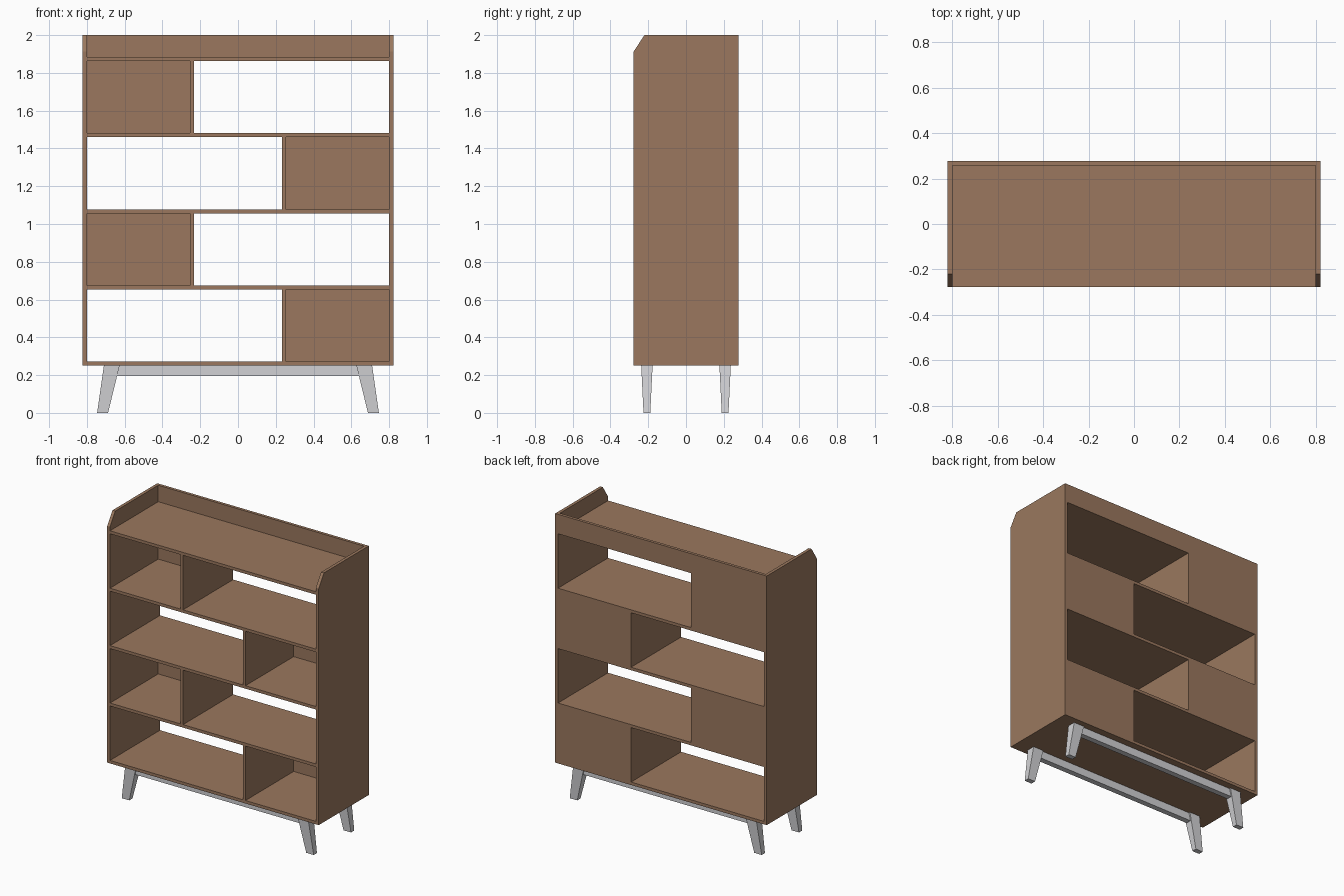
import bpy, bmesh

if "Cube" in bpy.data.objects:
    bpy.data.objects.remove(bpy.data.objects["Cube"])

def material(name, rgb):
    m = bpy.data.materials.new(name)
    m.diffuse_color = (*rgb, 1)
    m.use_nodes = True
    m.node_tree.nodes["Principled BSDF"].inputs["Base Color"].default_value = m.diffuse_color
    return m

wood = material("brown_wood", (0.325, 0.187, 0.112))
grey = material("light_grey", (0.64, 0.64, 0.66))

def loft(name, bottom, top, mat):
    """Solid between two matching point loops."""
    bm = bmesh.new()
    a = [bm.verts.new(p) for p in bottom]
    b = [bm.verts.new(p) for p in top]
    n = len(a)
    bm.faces.new(a[::-1])
    bm.faces.new(b)
    for i in range(n):
        j = (i + 1) % n
        bm.faces.new((a[i], a[j], b[j], b[i]))
    bmesh.ops.recalc_face_normals(bm, faces=bm.faces)
    me = bpy.data.meshes.new(name)
    bm.to_mesh(me)
    bm.free()
    me.materials.append(mat)
    ob = bpy.data.objects.new(name, me)
    bpy.context.collection.objects.link(ob)
    return ob

def rect(x0, x1, y0, y1, z):
    return [(x0, y0, z), (x1, y0, z), (x1, y1, z), (x0, y1, z)]

def box(name, x0, x1, y0, y1, z0, z1, mat=wood):
    return loft(name, rect(x0, x1, y0, y1, z0), rect(x0, x1, y0, y1, z1), mat)

D = 0.278            # half depth
XI, XO = 0.80, 0.822  # inner and outer faces of the sides
T = 0.021            # board thickness
STEP = 0.4033        # shelf spacing
Z0 = 0.25

# Side panels with a clipped front top corner
profile = [(-D, Z0), (D, Z0), (D, 2.0), (-0.22, 2.0), (-D, 1.912)]
for s, label in ((-1, "left"), (1, "right")):
    loft(label + "_side", [(s * XI, y, z) for y, z in profile],
         [(s * XO, y, z) for y, z in profile], wood)

# Shelves
for i in range(5):
    z = Z0 + i * STEP
    box(f"shelf_{i + 1}", -XI, XI, -D, D, z, z + T)

# Upright back board above the top shelf
box("top_back_board", -XI, XI, D - T, D, Z0 + 4 * STEP + T, 2.0)

# Dividers and back panels, alternating right and left
for i in range(4):
    z0, z1 = Z0 + i * STEP + T, Z0 + (i + 1) * STEP
    s = 1 if i % 2 == 0 else -1
    xa, xb = sorted((s * 0.232, s * 0.253))
    box(f"divider_{i + 1}", xa, xb, -D, D, z0, z1)
    xa, xb = sorted((s * 0.253, s * XI))
    box(f"back_panel_{i + 1}", xa, xb, D - T, D, z0, z1)

# Tapered splayed legs and the rails joining them
for sy, fb in ((-1, "front"), (1, "back")):
    yc = sy * 0.207
    for s, lr in ((-1, "left"), (1, "right")):
        loft(f"{fb}_{lr}_leg",
             rect(s * 0.688, s * 0.746, yc - 0.018, yc + 0.018, 0),
             rect(s * 0.627, s * 0.710, yc - 0.030, yc + 0.030, Z0), grey)
    box(f"{fb}_rail", -0.65, 0.65, yc - 0.02, yc + 0.02, 0.195, Z0, grey)
